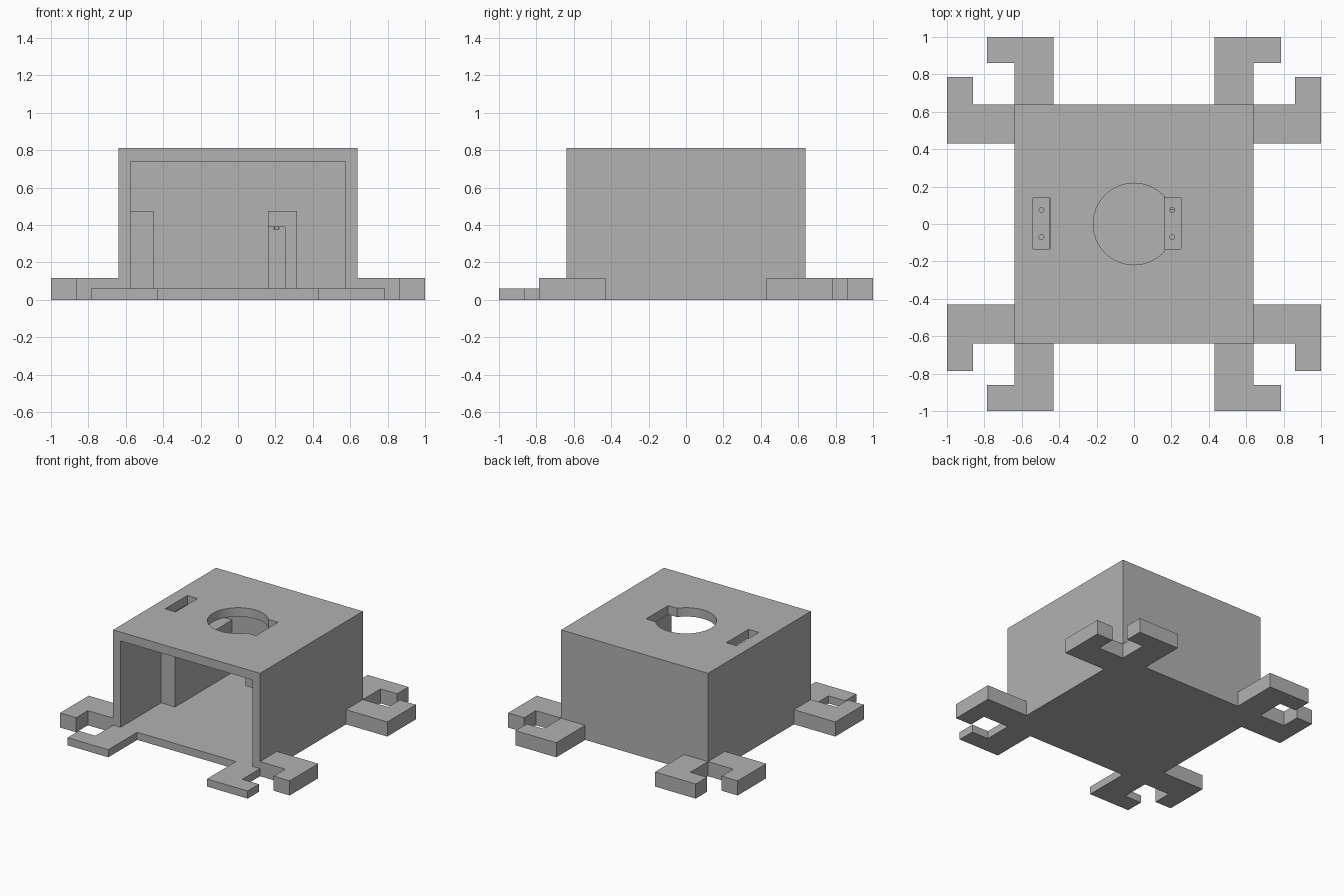
import bpy
import bmesh
from mathutils import Matrix

if "Cube" in bpy.data.objects:
    bpy.data.objects.remove(bpy.data.objects["Cube"], do_unlink=True)

GREY = (0.445, 0.445, 0.445, 1)
grey = bpy.data.materials.new("plain grey")
grey.use_nodes = True
grey.diffuse_color = GREY
grey.node_tree.nodes["Principled BSDF"].inputs["Base Color"].default_value = GREY

HALF, WALL, TOP = 0.64, 0.065, 0.81
FLOOR, TAB = 0.06, 0.115
INNER = HALF - WALL


def add_object(name, bm):
    bmesh.ops.recalc_face_normals(bm, faces=bm.faces)
    mesh = bpy.data.meshes.new(name)
    bm.to_mesh(mesh)
    bm.free()
    mesh.materials.append(grey)
    obj = bpy.data.objects.new(name, mesh)
    bpy.context.collection.objects.link(obj)
    return obj


def box(name, xs, ys, zs):
    bm = bmesh.new()
    bmesh.ops.create_cube(bm, size=1)
    for v in bm.verts:
        v.co = [r[0] if c < 0 else r[1] for c, r in zip(v.co, (xs, ys, zs))]
    return add_object(name, bm)


def cylinder(name, x, y, radius, z0, z1, sides):
    bm = bmesh.new()
    bmesh.ops.create_cone(bm, cap_ends=True, segments=sides, radius1=radius, radius2=radius,
                          depth=z1 - z0, matrix=Matrix.Translation((x, y, (z0 + z1) / 2)))
    return add_object(name, bm)


def prism(name, outline, height):
    bm = bmesh.new()
    face = bm.faces.new([bm.verts.new((x, y, 0)) for x, y in outline])
    new = bmesh.ops.extrude_face_region(bm, geom=[face])["geom"]
    bmesh.ops.translate(bm, vec=(0, 0, height),
                        verts=[g for g in new if isinstance(g, bmesh.types.BMVert)])
    return add_object(name, bm)


def cut(obj, cutter):
    cutter.hide_render = True
    mod = obj.modifiers.new("cut", "BOOLEAN")
    mod.operation, mod.solver, mod.object = "DIFFERENCE", "EXACT", cutter
    bpy.context.view_layer.objects.active = obj
    bpy.ops.object.modifier_apply(modifier=mod.name)
    bpy.data.objects.remove(cutter, do_unlink=True)


# Housing: open at the front, with a round hole and two slots in the roof
housing = box("housing", (-HALF, HALF), (-HALF, HALF), (0, TOP))
cut(housing, box("opening_cutter", (-INNER, INNER), (-1, INNER), (FLOOR, 0.74)))
cut(housing, cylinder("round_hole_cutter", 0, 0, 0.218, 0.6, 1, 64))
for x in (-0.54, 0.16):
    cut(housing, box("slot_cutter", (x, x + 0.09), (-0.135, 0.14), (0.6, 1)))

# Inner mounting blocks running to the back wall, with screw holes
left_block = box("wall_block", (-INNER, -0.453), (-0.135, INNER), (FLOOR, 0.475))
right_block = box("inner_block", (0.16, 0.315), (-0.135, INNER), (FLOOR, 0.475))
cut(right_block, box("pocket_cutter", (0.1, 0.25), (-0.3, 0.075), (0, 0.39)))
for block, x in ((left_block, -0.495), (right_block, 0.205)):
    for y in (-0.07, 0.075):
        cut(block, cylinder("screw_hole_cutter", x, y, 0.013, 0.375, 0.6, 20))

# Hooked feet: a pair at every corner
HOOK = [(0.43, HALF), (0.43, 1), (0.785, 1), (0.785, 0.86), (HALF, 0.86), (HALF, HALF)]
for sx, side in ((-1, "right"), (1, "left")):
    for sy, end, height in ((-1, "front", FLOOR), (1, "back", TAB)):
        prism(f"{end}_hook_{side}", [(sx * a, sy * b) for a, b in HOOK], height)
        prism(f"side_hook_{end}_{side}", [(sx * b, sy * a) for a, b in HOOK], TAB)
